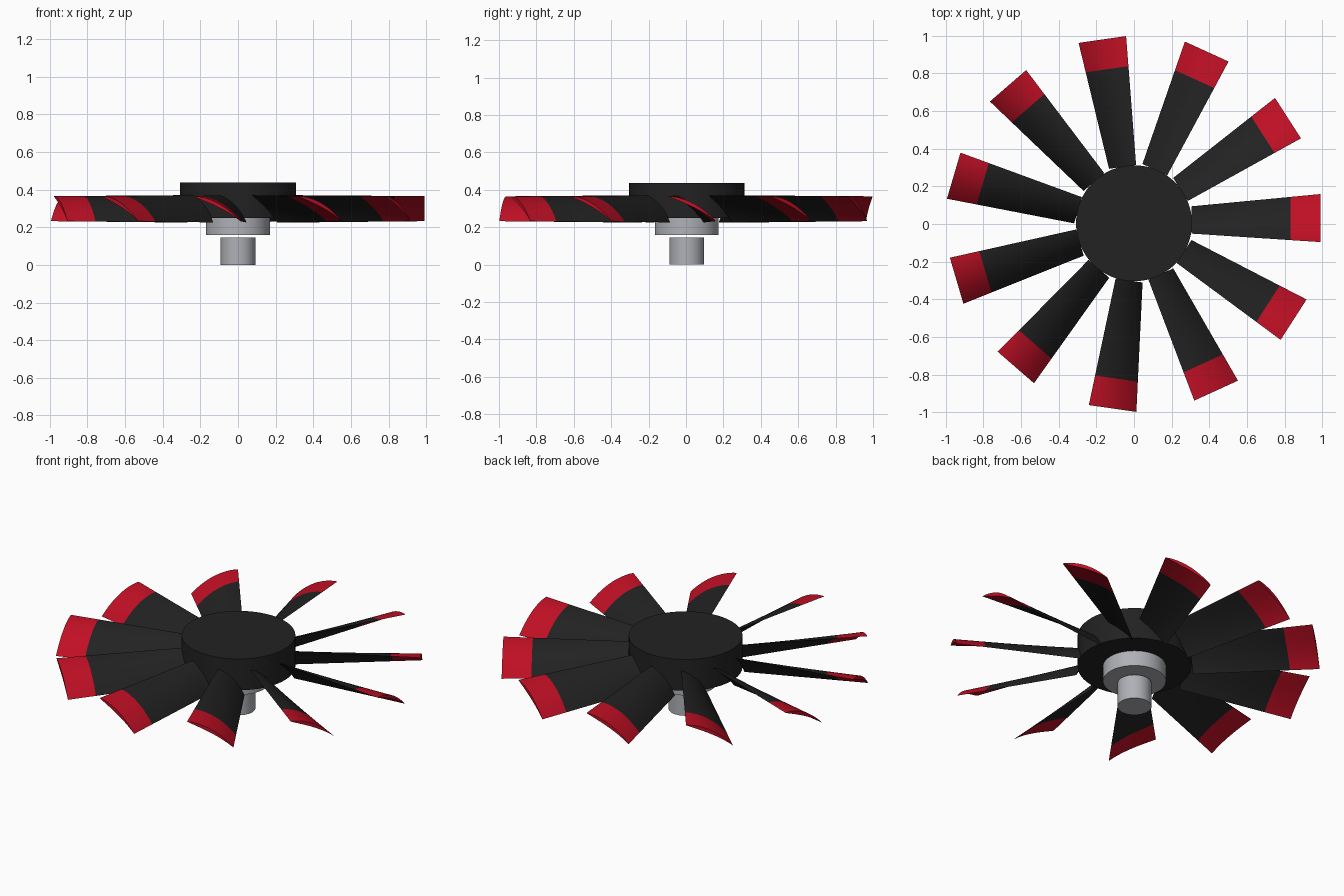
import bpy, bmesh, math
from mathutils import Matrix

if "Cube" in bpy.data.objects:
    bpy.data.objects.remove(bpy.data.objects["Cube"])

CY = 0.004       # hub centre that keeps the odd blade count centred overall
BLADES = 11


def material(name, rgb):
    m = bpy.data.materials.new(name)
    m.diffuse_color = (*rgb, 1)
    m.use_nodes = True
    m.node_tree.nodes["Principled BSDF"].inputs["Base Color"].default_value = m.diffuse_color
    return m


black = material("matte black", (0.016, 0.016, 0.016))
red = material("tip red", (0.53, 0.005, 0.018))
grey = material("metal grey", (0.43, 0.44, 0.47))


def finish(bm, name, mats):
    bmesh.ops.recalc_face_normals(bm, faces=bm.faces)
    mesh = bpy.data.meshes.new(name)
    for f in bm.faces:
        f.smooth = True
    bm.to_mesh(mesh)
    bm.free()
    mesh.set_sharp_from_angle(angle=math.radians(30))
    for m in mats:
        mesh.materials.append(m)
    return mesh


def add(name, mesh):
    ob = bpy.data.objects.new(name, mesh)
    bpy.context.collection.objects.link(ob)
    return ob


def cylinder(name, radius, z0, z1, mat):
    bm = bmesh.new()
    bmesh.ops.create_cone(bm, cap_ends=True, segments=64, radius1=radius, radius2=radius,
                          depth=z1 - z0, matrix=Matrix.Translation((0, CY, (z0 + z1) / 2)))
    return add(name, finish(bm, name, [mat]))


# Hub, collar and shaft
cylinder("hub", 0.308, 0.25, 0.437, black)
cylinder("collar", 0.17, 0.158, 0.252, grey)
cylinder("shaft", 0.092, 0.0, 0.145, grey)


# Twisted, cambered blade section at radius x (high edge on -y, low edge on +y)
R0, R1, R_RED, N = 0.305, 0.99, 0.83, 14


def section(x):
    k = (x - R0) / (R1 - R0)
    ya, za = -0.055 - 0.045 * k, 0.370 - 0.005 * k
    yb, zb = 0.090 + 0.065 * k, 0.225 + 0.007 * k
    chord = math.hypot(yb - ya, zb - za)
    ny, nz = (za - zb) / chord, (yb - ya) / chord

    def point(t, side):
        camber = 0.07 * 4 * t * (1 - t)
        half = 0.035 * math.sin(math.pi * t ** 0.75)
        off = chord * (camber + side * half)
        return (x, ya + (yb - ya) * t + ny * off, za + (zb - za) * t + nz * off)

    upper = [point(i / N, 1) for i in range(N + 1)]
    lower = [point(i / N, -1) for i in range(N - 1, 0, -1)]
    return upper + lower


bm = bmesh.new()
stations = [R0 + (R_RED - R0) * i / 8 for i in range(9)] + [0.91, R1]
rings = [[bm.verts.new(p) for p in section(x)] for x in stations]
for a, b in zip(rings, rings[1:]):
    for i in range(len(a)):
        j = (i + 1) % len(a)
        bm.faces.new((a[i], a[j], b[j], b[i]))
bm.faces.new(rings[0])
bm.faces.new(rings[-1])
# Red outer end
for f in bm.faces:
    f.material_index = 1 if f.calc_center_median().x > R_RED else 0
blade_mesh = finish(bm, "blade", [black, red])

# Ring of blades
for i in range(BLADES):
    ob = add(f"blade_{i + 1}", blade_mesh)
    ob.location = (0, CY, 0)
    ob.rotation_euler = (0, 0, 2 * math.pi * i / BLADES)
